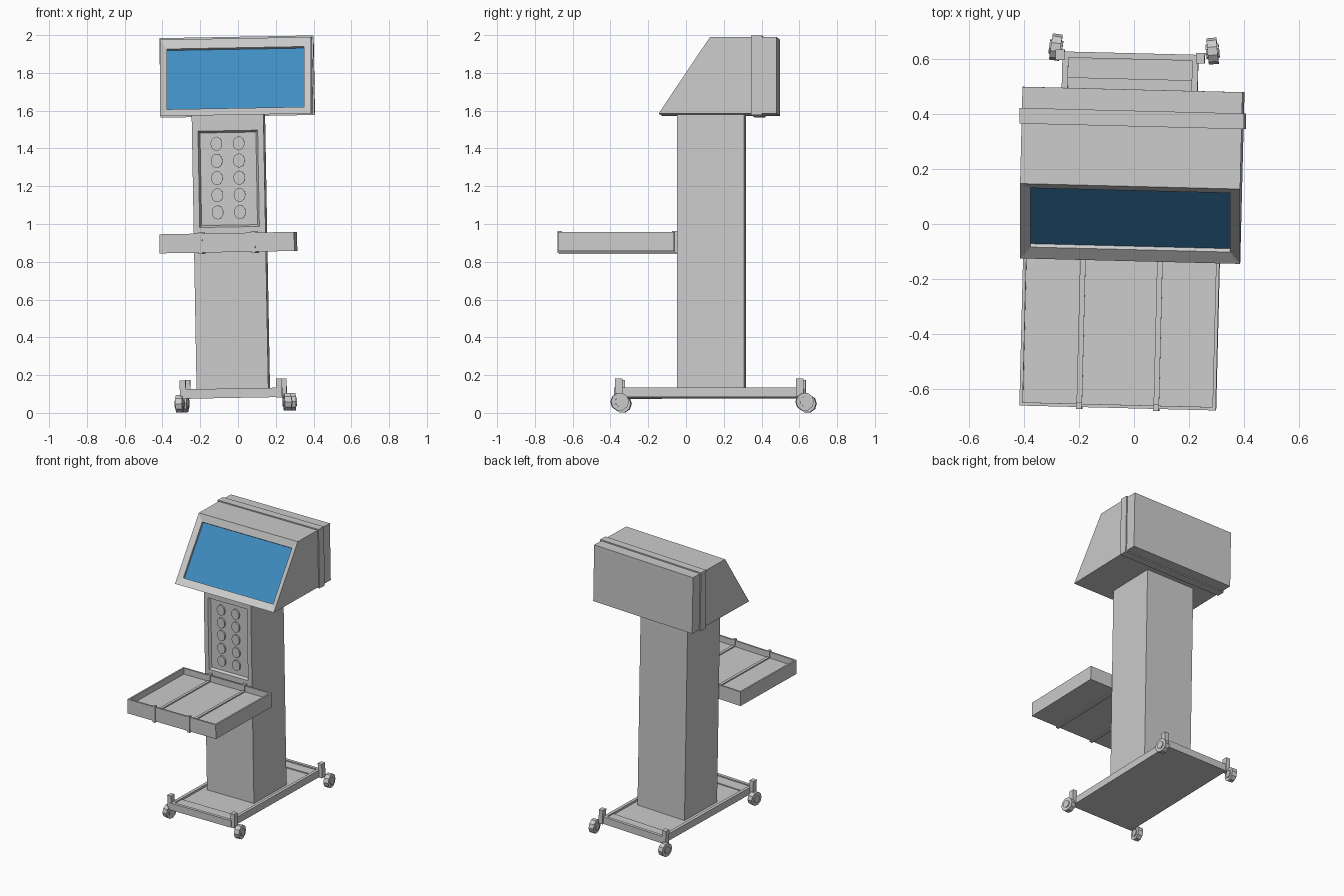
import bpy, bmesh
from math import pi
from mathutils import Matrix, Vector

if "Cube" in bpy.data.objects:
    bpy.data.objects.remove(bpy.data.objects["Cube"])

CX = -0.044                      # centre line of column, tray and base
# the whole stand leans very slightly about its middle
LEAN = (Matrix.Translation((0, 0, 1)) @ Matrix.Rotation(-0.018, 4, 'Y')
        @ Matrix.Rotation(-0.025, 4, 'Z') @ Matrix.Translation((0, 0, -1)))


def finish(name, bm):
    bmesh.ops.recalc_face_normals(bm, faces=bm.faces)
    me = bpy.data.meshes.new(name)
    bm.to_mesh(me)
    bm.free()
    ob = bpy.data.objects.new(name, me)
    bpy.context.collection.objects.link(ob)
    ob.matrix_world = LEAN
    return ob


def loft(name, loops):
    """Bridge four-point loops in order and cap both ends."""
    bm = bmesh.new()
    rings = [[bm.verts.new(p) for p in lp] for lp in loops]
    for a, b in zip(rings, rings[1:]):
        for i in range(4):
            j = (i + 1) % 4
            bm.faces.new((a[i], a[j], b[j], b[i]))
    bm.faces.new(rings[0])
    bm.faces.new(rings[-1])
    return finish(name, bm)


def add_box(bm, x0, x1, y0, y1, z0, z1):
    m = (Matrix.Translation(((x0 + x1) / 2, (y0 + y1) / 2, (z0 + z1) / 2))
         @ Matrix.Diagonal((x1 - x0, y1 - y0, z1 - z0, 1)))
    bmesh.ops.create_cube(bm, size=1, matrix=m)


def boxes(name, dims):
    bm = bmesh.new()
    for d in dims:
        add_box(bm, *d)
    return finish(name, bm)


def add_disc(bm, mat, r, depth, n):
    bmesh.ops.create_cone(bm, cap_ends=True, segments=n, radius1=r, radius2=r,
                          depth=depth, matrix=mat)


def rect_xy(hx, y0, y1, z):
    return [(CX - hx, y0, z), (CX + hx, y0, z), (CX + hx, y1, z), (CX - hx, y1, z)]


def rect_xz(cx, hx, y, z0, z1):
    return [(cx - hx, y, z0), (cx + hx, y, z0), (cx + hx, y, z1), (cx - hx, y, z1)]


def tray(name, hx, y0, y1, z0, z1, wall, floor):
    i = wall
    return loft(name, [rect_xy(hx, y0, y1, z0), rect_xy(hx, y0, y1, z1),
                       rect_xy(hx - i, y0 + i, y1 - i, z1),
                       rect_xy(hx - i, y0 + i, y1 - i, floor)])


# display head with sloped front, bezel and recessed opening
LOW, TOP, BACK = Vector((0, -0.135, 1.578)), Vector((0, 0.137, 1.983)), 0.489
UP = (TOP - LOW).normalized()
IN = Vector((0, UP.z, -UP.y))
LEN = (TOP - LOW).length


def slope(hx, t0, t1, d):
    a, b = LOW + UP * t0 + IN * d, LOW + UP * (LEN - t1) + IN * d
    return [(-hx, a.y, a.z), (hx, a.y, a.z), (hx, b.y, b.z), (-hx, b.y, b.z)]


loft("display_head", [rect_xz(0, 0.4, BACK, LOW.z, TOP.z), slope(0.4, 0, 0, 0),
                      slope(0.363, 0.053, 0.05, 0.015), slope(0.363, 0.053, 0.05, 0.032)])

# blue screen
bm = bmesh.new()
bm.faces.new([bm.verts.new(p) for p in slope(0.363, 0.053, 0.05, 0.03)])
bm.normal_update()
if bm.faces[:][0].normal.y > 0:
    bmesh.ops.reverse_faces(bm, faces=bm.faces[:])
screen = bpy.data.meshes.new("screen")
bm.to_mesh(screen)
bm.free()
screen_ob = bpy.data.objects.new("screen", screen)
bpy.context.collection.objects.link(screen_ob)
screen_ob.matrix_world = LEAN
blue = bpy.data.materials.new("screen_blue")
blue.diffuse_color = (0.05, 0.27, 0.55, 1)
blue.use_nodes = True
blue.node_tree.nodes["Principled BSDF"].inputs["Base Color"].default_value = blue.diffuse_color
screen.materials.append(blue)

# band wrapped around the rear of the head
boxes("head_band", [(-0.408, 0.408, 0.355, 0.412, 1.57, 1.991)])

# column with a recessed button panel
loft("column", [rect_xz(CX, 0.19, 0.312, 0.1, 1.58), rect_xz(CX, 0.19, -0.045, 0.1, 1.58),
                rect_xz(CX, 0.158, -0.045, 0.985, 1.495),
                rect_xz(CX, 0.148, -0.027, 0.995, 1.485)])

# two columns of round buttons
bm = bmesh.new()
for sx in (-1, 1):
    for k in range(5):
        m = (Matrix.Translation((CX - 0.003 + sx * 0.059, -0.028, 1.063 + k * 0.091))
             @ Matrix.Diagonal((0.031, 1, 0.037, 1)) @ Matrix.Rotation(pi / 2, 4, 'X'))
        add_disc(bm, m, 1, 0.02, 16)
finish("buttons", bm)

# shelf tray with two straps around it
tray("shelf_tray", 0.357, -0.67, -0.056, 0.852, 0.953, 0.012, 0.91)
for side, sx in (("left", -1), ("right", 1)):
    x0, x1 = CX + sx * 0.14 - 0.01, CX + sx * 0.14 + 0.01
    boxes("shelf_strap_" + side, [(x0, x1, -0.677, -0.654, 0.845, 0.961),
                                  (x0, x1, -0.072, -0.043, 0.845, 0.961),
                                  (x0, x1, -0.66, -0.06, 0.9, 0.918),
                                  (x0, x1, -0.66, -0.06, 0.845, 0.86)])

# base frame with cross ribs
tray("base", 0.247, -0.375, 0.62, 0.08, 0.13, 0.022, 0.115)
boxes("base_ribs", [(CX - 0.23, CX + 0.23, y, y + 0.09, 0.1, 0.122)
                    for y in (-0.36, 0.525)])

# casters: corner post, axle and turned wheel
for side, sx in (("left", -1), ("right", 1)):
    for end, py, wy in (("front", -0.35, -0.345), ("back", 0.608, 0.635)):
        x = CX + sx * 0.255
        boxes("caster_post_%s_%s" % (end, side),
              [(x - 0.016, x + 0.016, py - 0.019, py + 0.019, 0.078, 0.178)])
        bm = bmesh.new()
        m = (Matrix.Translation((CX + 0.012 + sx * 0.285, wy, 0.054))
             @ Matrix.Rotation(sx * 0.12, 4, 'Z') @ Matrix.Rotation(pi / 2, 4, 'Y'))
        add_disc(bm, m, 0.048, 0.036, 10)
        add_disc(bm, m, 0.026, 0.048, 10)
        finish("caster_wheel_%s_%s" % (end, side), bm)
